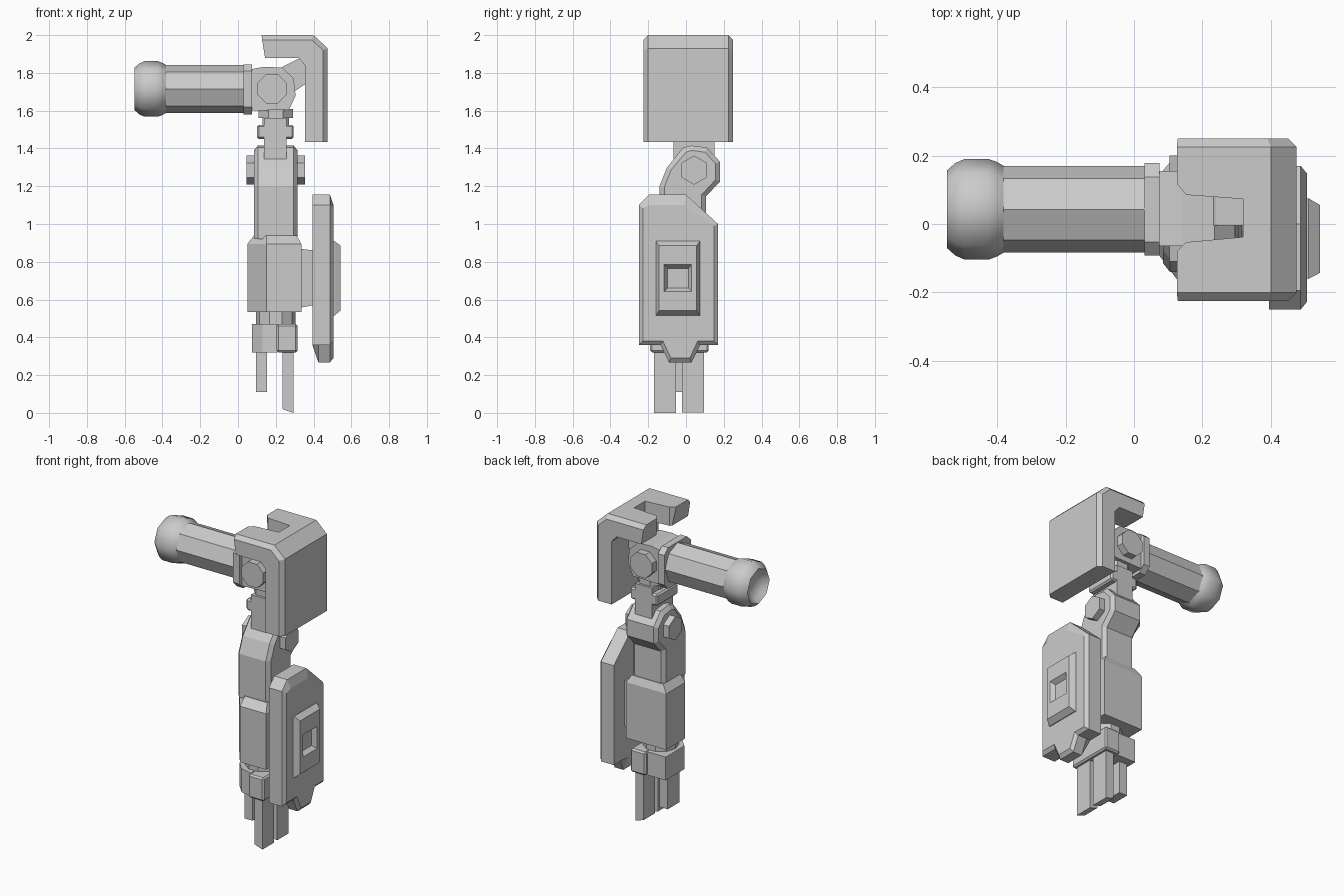
import bpy, bmesh, math
from mathutils import Vector

grey = bpy.data.materials.new("plain grey")
grey.diffuse_color = (0.6, 0.6, 0.6, 1)


def finish(name, bm):
    bmesh.ops.recalc_face_normals(bm, faces=bm.faces)
    me = bpy.data.meshes.new(name)
    bm.to_mesh(me)
    bm.free()
    me.materials.append(grey)
    ob = bpy.data.objects.new(name, me)
    bpy.context.collection.objects.link(ob)
    return ob


def place(axis, a, b, c):
    # a, b lie in the profile plane, c runs along the axis
    return {"x": (c, a, b), "y": (a, c, b), "z": (a, b, c)}[axis]


def loft(name, axis, sections):
    # sections: list of (position along axis, outline points), joined in order
    bm = bmesh.new()
    rings = [[bm.verts.new(place(axis, a, b, c)) for a, b in pts] for c, pts in sections]
    n = len(rings[0])
    for r, s in zip(rings, rings[1:]):
        for i in range(n):
            bm.faces.new((r[i], r[(i + 1) % n], s[(i + 1) % n], s[i]))
    bm.faces.new(rings[0])
    bm.faces.new(rings[-1])
    return finish(name, bm)


def prism(name, axis, pts, lo, hi, bevel=0):
    ob = loft(name, axis, [(lo, pts), (hi, pts)])
    if bevel:
        m = ob.modifiers.new("chamfer", "BEVEL")
        m.width, m.segments, m.limit_method, m.angle_limit = bevel, 1, "ANGLE", math.radians(60)
    return ob


def rect(a0, a1, b0, b1):
    return [(a0, b0), (a1, b0), (a1, b1), (a0, b1)]


def ngon(a, b, r, n, turn=0.0):
    return [(a + r * math.cos(turn + 2 * math.pi * i / n),
             b + r * math.sin(turn + 2 * math.pi * i / n)) for i in range(n)]


def box(name, x, y, z, bevel=0):
    return prism(name, "z", rect(*x, *y), *z, bevel)


def cut(ob, cutter):
    m = ob.modifiers.new("cut", "BOOLEAN")
    m.operation, m.object, m.solver = "DIFFERENCE", cutter, "EXACT"
    cutter.hide_render = True
    cutter.hide_viewport = True


CY, CZ = 0.043, 1.715   # shoulder axis

# Shoulder armour: bent plate, chamfered ends, notch over the strut
outer = [(0.125, 2.0), (0.40, 2.0), (0.475, 1.93), (0.475, 1.435)]
inner = [(0.355, 1.435), (0.355, 1.84), (0.32, 1.88), (0.143, 1.88)]
rim = [(0.128, 1.975), (0.39, 1.975), (0.45, 1.92), (0.45, 1.435)]
armour = loft("shoulder_armour", "y", [(-0.225, rim + inner), (-0.2, outer + inner),
                                       (0.225, outer + inner), (0.25, rim + inner)])
notch = prism("armour_notch_cutter", "z",
              [(0.09, 0.15), (0.125, 0.117), (0.153, 0.085), (0.318, 0.073), (0.318, -0.038),
               (0.153, -0.053), (0.125, -0.08), (0.09, -0.11)], 1.86, 2.05)
cut(armour, notch)

# Strut from the joint to the armour
prism("armour_strut", "y", [(0.20, 1.80), (0.24, 1.835), (0.33, 1.88), (0.37, 1.84),
                            (0.37, 1.75), (0.28, 1.69)], -0.005, 0.08)

# Shoulder shaft, its collar and the joint block with side discs
prism("shoulder_shaft", "x", ngon(CY, CZ, 0.127, 8), -0.40, 0.04)
prism("shaft_collar", "x", [(CY + a, CZ + b) for a, b in
      [(-.095, -.135), (.095, -.135), (.135, -.095), (.135, .095),
       (.095, .13), (-.095, .13), (-.135, .095), (-.135, -.095)]], 0.03, 0.075)
prism("shoulder_joint", "y", [(0.07, 1.82), (0.14, 1.832), (0.235, 1.828), (0.295, 1.77),
                              (0.305, 1.68), (0.27, 1.605), (0.07, 1.60)], -0.065, 0.155)
prism("joint_disc", "y", ngon(0.18, CZ, 0.083, 8, math.pi / 8), -0.11, 0.2)

# Rounded shaft tip with a hollow end
tip = loft("shaft_tip", "x", [(x, ngon(CY, CZ, r, 8)) for x, r in
           [(-0.378, 0.125), (-0.40, 0.138), (-0.425, 0.147), (-0.495, 0.147), (-0.522, 0.135),
            (-0.547, 0.113), (-0.52, 0.09), (-0.50, 0.055), (-0.495, 0.02)]])
bpy.context.view_layer.objects.active = tip
tip.select_set(True)
bpy.ops.object.shade_smooth_by_angle(angle=math.radians(50))

# Upper arm stub
prism("swivel_ring", "z", ngon(0.2, CY, 0.1, 8, math.pi / 8), 1.56, 1.61)
prism("swivel_neck", "z", ngon(0.2, CY, 0.075, 8, math.pi / 8), 1.50, 1.57)
box("arm_stub_block", (0.1, 0.295), (-0.065, 0.15), (1.45, 1.525), 0.01)
box("arm_stub", (0.138, 0.257), (-0.065, 0.15), (1.33, 1.56))

# Elbow with hexagonal pivot caps
elbow = [(-0.015, 1.405), (0.03, 1.415), (0.11, 1.405), (0.18, 1.33), (0.18, 1.225),
         (0.105, 1.145), (0.105, 0.92), (-0.14, 0.92), (-0.14, 1.2), (-0.10, 1.30)]
slim = [(0.0, 1.38), (0.03, 1.39), (0.10, 1.38), (0.157, 1.32), (0.157, 1.235),
        (0.083, 1.155), (0.083, 0.92), (-0.115, 0.92), (-0.115, 1.195), (-0.078, 1.288)]
loft("elbow", "x", [(0.085, slim), (0.105, elbow), (0.295, elbow), (0.315, slim)])
prism("elbow_pivot", "x", ngon(CY, 1.285, 0.077, 6, math.pi / 2), 0.045, 0.355)

# Forearm with tapered top
fore = [(0.05, -0.06), (0.15, -0.195), (0.335, -0.195), (0.335, 0.13), (0.05, 0.13)]
top = [(0.085, -0.06), (0.15, -0.145), (0.31, -0.145), (0.31, 0.11), (0.085, 0.11)]
loft("forearm", "z", [(0.535, fore), (0.895, fore), (0.94, top)])

# Wrist and hand
prism("wrist", "z", ngon(0.2, -0.03, 0.105, 10), 0.45, 0.54)
palm = [(0.205, -0.19), (0.315, -0.19), (0.315, 0.12), (0.205, 0.12)]
prism("palm", "z", palm, 0.32, 0.47, 0.01)
prism("palm_inner", "z", [(0.075, -0.09), (0.13, -0.15), (0.21, -0.17), (0.21, 0.10),
                          (0.075, 0.10)], 0.32, 0.47)
for i, y in enumerate((-0.11, 0.038)):
    prism(f"finger_{i + 1}", "y", [(0.235, 0.02), (0.293, 0.003 if i else 0.0),
                                   (0.293, 0.34), (0.235, 0.34)], y - 0.06, y + 0.058)
box("thumb", (0.095, 0.153), (-0.07, 0.05), (0.11, 0.34))

# Shield with chamfered outer edge and undercut lower lip
face = [(-0.25, 1.10), (-0.195, 1.155), (0.0, 1.155), (0.17, 1.0), (0.17, 0.36),
        (0.075, 0.36), (0.03, 0.268), (-0.09, 0.268), (-0.135, 0.36), (-0.25, 0.36)]
front = [(-0.228, 1.085), (-0.185, 1.10), (-0.01, 1.10), (0.148, 0.99), (0.148, 0.38),
         (0.062, 0.38), (0.02, 0.29), (-0.08, 0.29), (-0.122, 0.38), (-0.228, 0.38)]
back = [(a, max(b, 0.36)) if b > 0.3 else (a, 0.355) for a, b in face]
loft("shield", "x", [(0.395, back), (0.425, face), (0.487, face), (0.505, front)])
loft("shield_mount", "x", [(0.32, rect(-0.13, 0.06, 0.555, 0.87)),
                           (0.40, rect(-0.13, 0.06, 0.57, 0.86))])

# Raised shield panel with a square recess
panel = loft("shield_panel", "x", [(0.49, rect(-0.16, 0.075, 0.515, 0.91)),
                                   (0.51, rect(-0.16, 0.075, 0.515, 0.91)),
                                   (0.543, rect(-0.143, 0.056, 0.542, 0.885))])
recess = loft("panel_recess_cutter", "x", [(0.515, rect(-0.097, 0.012, 0.66, 0.765)),
                                           (0.55, rect(-0.12, 0.035, 0.637, 0.79))])
cut(panel, recess)
